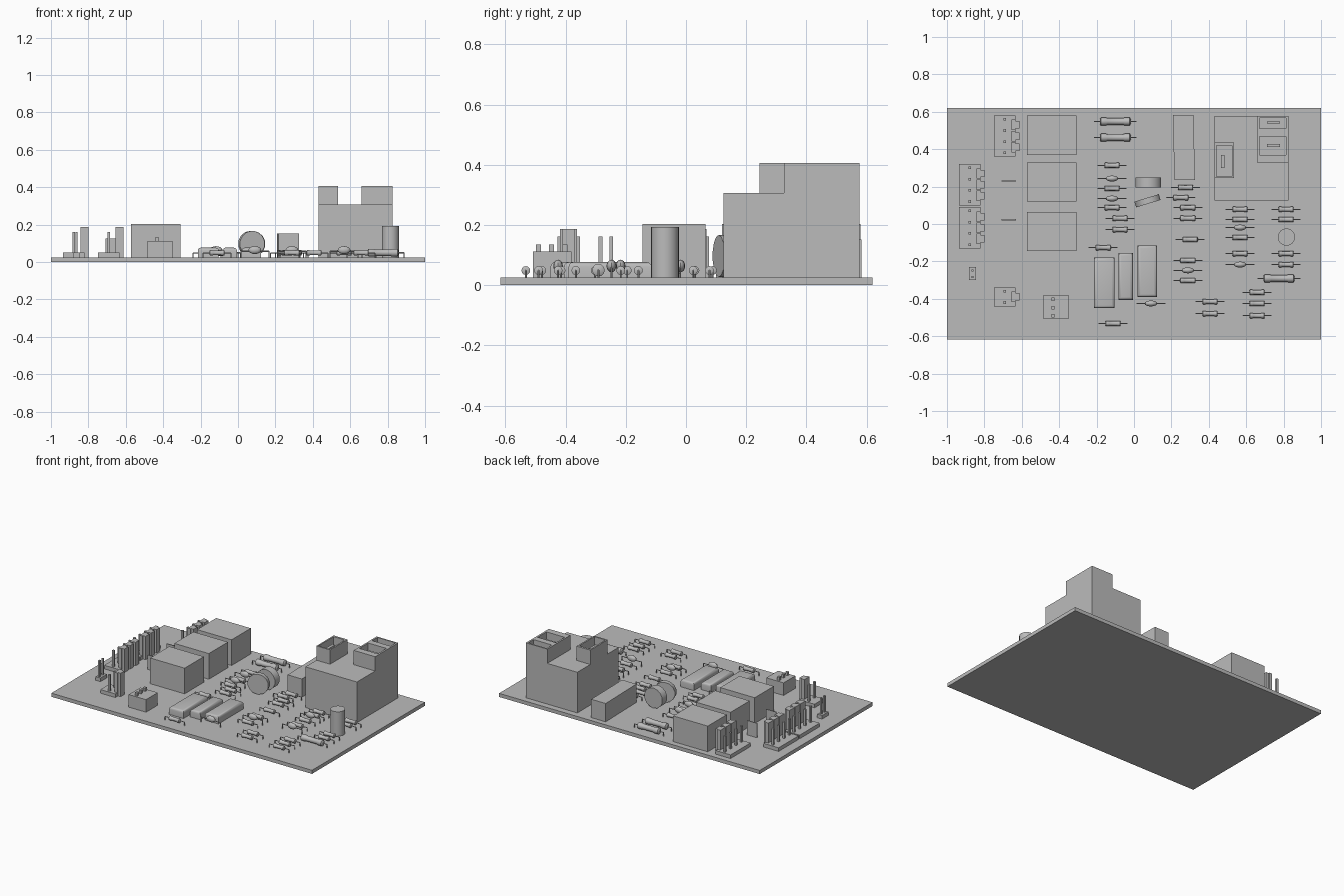
import bpy, bmesh, math
from mathutils import Matrix, Vector

if "Cube" in bpy.data.objects:
    bpy.data.objects.remove(bpy.data.objects["Cube"])

GREY = bpy.data.materials.new("light_grey")
GREY.diffuse_color = (0.5, 0.5, 0.5, 1)
GREY.use_nodes = True
GREY.node_tree.nodes["Principled BSDF"].inputs["Base Color"].default_value = GREY.diffuse_color
TOP = 0.025  # upper face of the board


def finish(name, bm, smooth=False, loc=(0, 0, 0)):
    bmesh.ops.recalc_face_normals(bm, faces=bm.faces)
    me = bpy.data.meshes.new(name)
    bm.to_mesh(me)
    bm.free()
    me.materials.append(GREY)
    if smooth:
        me.shade_smooth()
        me.set_sharp_from_angle(angle=math.radians(40))
    ob = bpy.data.objects.new(name, me)
    ob.location = loc
    bpy.context.collection.objects.link(ob)
    return ob


def add_box(bm, x0, x1, y0, y1, z0, z1):
    m = Matrix.Translation(((x0 + x1) / 2, (y0 + y1) / 2, (z0 + z1) / 2))
    return bmesh.ops.create_cube(bm, size=1, matrix=m @ Matrix.Diagonal((x1 - x0, y1 - y0, z1 - z0, 1)))


def boxes(name, *items):
    bm = bmesh.new()
    for b in items:
        add_box(bm, *b)
    return finish(name, bm)


def add_rod(bm, a, b, r0, r1=None, n=12):
    a, b = Vector(a), Vector(b)
    rot = (b - a).to_track_quat('Z', 'Y').to_matrix().to_4x4()
    bmesh.ops.create_cone(bm, cap_ends=True, segments=n, radius1=r0, radius2=r0 if r1 is None else r1,
                          depth=(b - a).length, matrix=Matrix.Translation((a + b) / 2) @ rot)


# circuit board
boxes("board", (-1, 1, -0.617, 0.62, 0, TOP))

# three relays
for y in (0.37, 0.12, -0.145):
    boxes("relay", (-0.573, -0.308, y, y + 0.21, TOP, 0.203))


# pin headers with locking posts between the pins
def header(x, y_top, n):
    y0 = y_top - 0.06 * (n - 1) - 0.04
    parts = [(x, x + 0.115, y0, y_top, TOP, 0.05)]
    for i in range(n):
        py = y_top - 0.02 - 0.06 * i
        parts.append((x + 0.05, x + 0.064, py - 0.007, py + 0.007, 0.05, 0.162))
        if i < n - 1:
            parts.append((x + 0.094, x + 0.115, py - 0.058, py - 0.002, 0.05, 0.187))
            parts.append((x + 0.115, x + 0.135, py - 0.05, py - 0.01, TOP, 0.187))
    boxes("pin_header", *parts)


for x, y, n in ((-0.748, 0.58, 4), (-0.935, 0.32, 4), (-0.935, 0.09, 4), (-0.748, -0.34, 2)):
    header(x, y, n)

# small two-pin jumper
boxes("jumper", (-0.883, -0.845, -0.30, -0.23, TOP, 0.05),
      (-0.87, -0.858, -0.29, -0.278, 0.05, 0.162), (-0.87, -0.858, -0.255, -0.243, 0.05, 0.162))

# three-pin terminal block
boxes("terminal_block", (-0.483, -0.35, -0.508, -0.38, TOP, 0.112),
      *[(-0.442, -0.425, y - 0.009, y + 0.009, 0.11, 0.135) for y in (-0.402, -0.447, -0.49)])

# thin upright plates beside the relays
for y in (0.229, 0.023):
    boxes("upright_plate", (-0.708, -0.632, y - 0.003, y + 0.003, TOP, 0.125))

# mains connector body with two hollow raised sockets and their blades
boxes("mains_connector", (0.43, 0.825, 0.125, 0.577, TOP, 0.307),
      # left socket walls
      (0.43, 0.44, 0.245, 0.435, 0.3, 0.406), (0.525, 0.535, 0.245, 0.435, 0.3, 0.406),
      (0.44, 0.525, 0.245, 0.255, 0.3, 0.406), (0.44, 0.525, 0.42, 0.435, 0.3, 0.406),
      # right double socket walls
      (0.66, 0.672, 0.325, 0.577, 0.3, 0.406), (0.812, 0.825, 0.325, 0.577, 0.3, 0.406),
      (0.672, 0.812, 0.325, 0.37, 0.3, 0.406), (0.672, 0.812, 0.467, 0.51, 0.3, 0.406),
      (0.672, 0.812, 0.568, 0.577, 0.3, 0.406),
      # blades
      (0.465, 0.485, 0.30, 0.37, 0.3, 0.38), (0.71, 0.78, 0.412, 0.427, 0.3, 0.38),
      (0.71, 0.78, 0.537, 0.549, 0.3, 0.38))

# long box capacitor
bm = bmesh.new()
add_box(bm, 0.208, 0.325, 0.235, 0.583, TOP, 0.152)
for v in bm.verts:
    if v.co.y < 0.3 and v.co.x < 0.3:
        v.co.x += 0.008
    elif v.co.y > 0.3 and v.co.x > 0.3:
        v.co.x -= 0.006
finish("long_box_capacitor", bm)

# rounded film capacitors
for x0, x1, y0, y1 in ((-0.215, -0.103, -0.45, -0.18), (-0.083, -0.006, -0.405, -0.155), (0.02, 0.123, -0.39, -0.115)):
    bm = bmesh.new()
    add_box(bm, x0, x1, y0, y1, TOP, 0.077)
    bmesh.ops.bevel(bm, geom=[e for e in bm.edges if min(v.co.z for v in e.verts) > 0.05],
                    offset=0.016, segments=3, profile=0.5, affect='EDGES')
    finish("film_capacitor", bm, True)

# upright disc capacitors
for x, y, t, ang in ((0.077, 0.222, 0.052, 0), (0.072, 0.124, 0.032, 17)):
    d = Vector((-math.sin(math.radians(ang)), math.cos(math.radians(ang)), 0))
    c = Vector((x, y, 0.097))
    bm = bmesh.new()
    add_rod(bm, c - d * t / 2, c + d * t / 2, 0.07, n=14)
    finish("disc_capacitor", bm, True)

# upright can capacitor
bm = bmesh.new()
add_rod(bm, (0.815, -0.07, TOP), (0.815, -0.07, 0.193), 0.046, n=24)
finish("can_capacitor", bm, True)


# axial parts: wire leads bent down to the board, with a body between them
def add_leads(bm, z, reach, inner):
    for s in (-1, 1):
        add_rod(bm, (s * inner, 0, z), (s * reach, 0, z), 0.003, n=6)
        add_rod(bm, (s * reach, 0, z), (s * reach, 0, TOP), 0.003, n=6)


def resistor(name, x, y, half, r, z, reach):
    bm = bmesh.new()
    add_leads(bm, z, reach, half * 0.9)
    prof = [(-1, 0.55), (-0.93, 1), (-0.6, 1), (-0.5, 0.85), (0.5, 0.85), (0.6, 1), (0.93, 1), (1, 0.55)]
    rings = [[bm.verts.new((u * half, q * r * math.cos(a * math.pi / 6), z + q * r * math.sin(a * math.pi / 6)))
              for a in range(12)] for u, q in prof]
    for p, q in zip(rings, rings[1:]):
        for i in range(12):
            bm.faces.new((p[i], p[i - 1], q[i - 1], q[i]))
    bm.faces.new(rings[0])
    bm.faces.new(rings[-1])
    finish(name, bm, True, (x, y, 0))


def bead(x, y):
    bm = bmesh.new()
    add_leads(bm, 0.058, 0.075, 0.03)
    bmesh.ops.create_uvsphere(bm, u_segments=12, v_segments=8, radius=1,
                              matrix=Matrix.Translation((0, 0, 0.064)) @ Matrix.Diagonal((0.034, 0.016, 0.021, 1)))
    finish("bead_capacitor", bm, True, (x, y, 0))


for x, y in ((-0.10, 0.548), (-0.10, 0.462), (0.775, -0.291)):
    resistor("large_resistor", x, y, 0.083, 0.021, 0.05, 0.112)

# columns of small resistors: x position followed by y positions
for x, ys in ((-0.118, (0.313, 0.19, 0.088)), (-0.075, (0.03, -0.03)), (-0.165, (-0.126,)), (-0.112, (-0.532,)),
              (0.275, (0.195,)), (0.25, (0.141,)), (0.288, (0.088, 0.03, -0.195, -0.302)), (0.30, (-0.083,)),
              (0.567, (0.078, 0.024, -0.072, -0.158)), (0.813, (0.078, 0.024, -0.158, -0.217)),
              (0.658, (-0.366, -0.425, -0.49)), (0.406, (-0.415, -0.479))):
    for y in ys:
        resistor("small_resistor", x, y, 0.041, 0.0145, 0.049, 0.075)

for x, y in ((-0.118, 0.243), (-0.118, 0.136), (0.567, -0.019), (0.567, -0.217), (0.288, -0.248), (0.09, -0.425)):
    bead(x, y)
